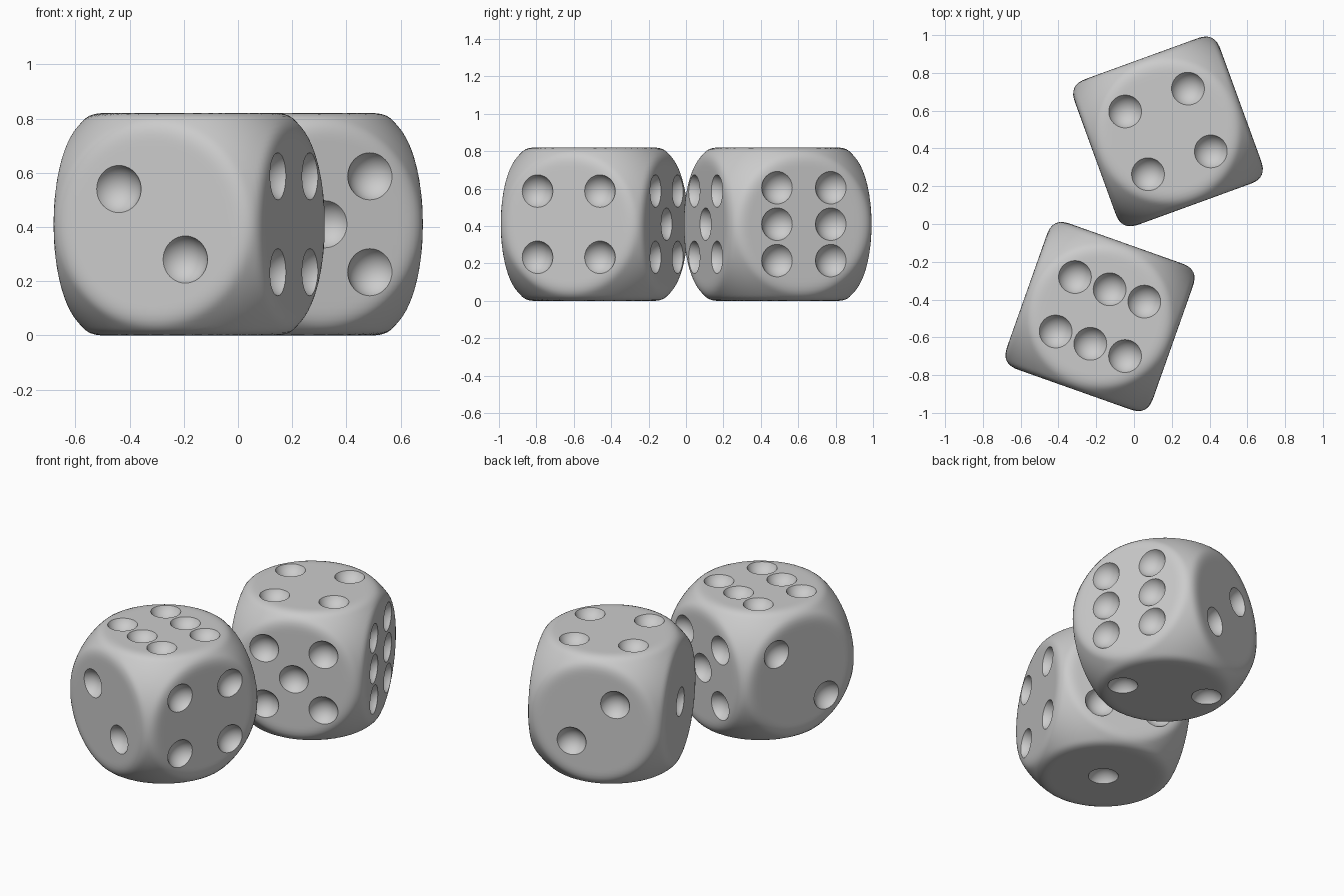
import bpy, bmesh
from math import radians, tan, pi
from mathutils import Vector, Matrix

if "Cube" in bpy.data.objects:
    bpy.data.objects.remove(bpy.data.objects["Cube"])

HALF = 0.41          # half side of a die
BALL = 0.547         # radius of the sphere that rounds off the corners
BLEND = 0.03         # softness between flat face and sphere
PIP_R, PIP_OUT = 0.095, 0.038

# Pip layouts in face coordinates (u, v)
c, s = 0.177, 0.13
FOUR = [(-c, -c), (c, -c), (-c, c), (c, c)]
PIPS = {
    1: [(0, 0)],
    2: [(-s, s), (s, -s)],
    3: [(-c, c), (c, -c)],
    4: FOUR,
    5: FOUR + [(0, 0)],
    6: [(u, v) for u in (-0.195, 0, 0.195) for v in (-0.153, 0.153)],
}

# Each side: normal, u axis, v axis
SIDES = {
    "top": ((0, 0, 1), (1, 0, 0), (0, 1, 0)),
    "bottom": ((0, 0, -1), (1, 0, 0), (0, 1, 0)),
    "front": ((0, -1, 0), (1, 0, 0), (0, 0, 1)),
    "back": ((0, 1, 0), (1, 0, 0), (0, 0, 1)),
    "right": ((1, 0, 0), (0, 0, 1), (0, 1, 0)),
    "left": ((-1, 0, 0), (0, -1, 0), (0, 0, 1)),
}


def soft_min(a, b, k):
    h = max(k - abs(a - b), 0) / k
    return min(a, b) - h * h * k / 4


def to_object(bm, name):
    mesh = bpy.data.meshes.new(name)
    bm.to_mesh(mesh)
    bm.free()
    ob = bpy.data.objects.new(name, mesh)
    bpy.context.collection.objects.link(ob)
    return ob


def body(name):
    # Gridded cube, pulled to the soft intersection of cube and sphere
    bm = bmesh.new()
    bmesh.ops.create_cube(bm, size=2)
    bmesh.ops.subdivide_edges(bm, edges=bm.edges[:], cuts=43, use_grid_fill=True)
    for v in bm.verts:
        d = Vector([tan(x * pi / 4) for x in v.co]).normalized()
        flat = HALF / max(abs(x) for x in d)
        v.co = d * soft_min(flat, BALL, BLEND)
    return to_object(bm, name)


def pip_cutter(layout):
    bm = bmesh.new()
    for side, number in layout.items():
        n, u, v = (Vector(a) for a in SIDES[side])
        turn = n.to_track_quat('Z', 'Y').to_matrix().to_4x4()
        for pu, pv in PIPS[number]:
            pos = n * (HALF + PIP_OUT) + u * pu + v * pv
            bmesh.ops.create_uvsphere(bm, u_segments=40, v_segments=24, radius=PIP_R,
                                      matrix=Matrix.Translation(pos) @ turn)
    return to_object(bm, "pip_cutter")


def die(name, layout, x, y, angle):
    ob, cutter = body(name), pip_cutter(layout)
    cutter.hide_render = True
    mod = ob.modifiers.new("pips", 'BOOLEAN')
    mod.operation, mod.solver, mod.object = 'DIFFERENCE', 'EXACT', cutter
    bpy.ops.object.select_all(action='DESELECT')
    bpy.context.view_layer.objects.active = ob
    ob.select_set(True)
    bpy.ops.object.modifier_apply(modifier=mod.name)
    bpy.data.objects.remove(cutter)
    bpy.ops.object.shade_smooth_by_angle(angle=radians(25))
    ob.location = (x, y, HALF)
    ob.rotation_euler.z = radians(angle)


# Back die and front die
die("back_die", dict(top=4, bottom=3, front=5, back=2, right=6, left=1), 0.18, 0.49, 20)
die("front_die", dict(top=6, bottom=1, front=2, back=5, right=4, left=3), -0.18, -0.49, -19.5)
